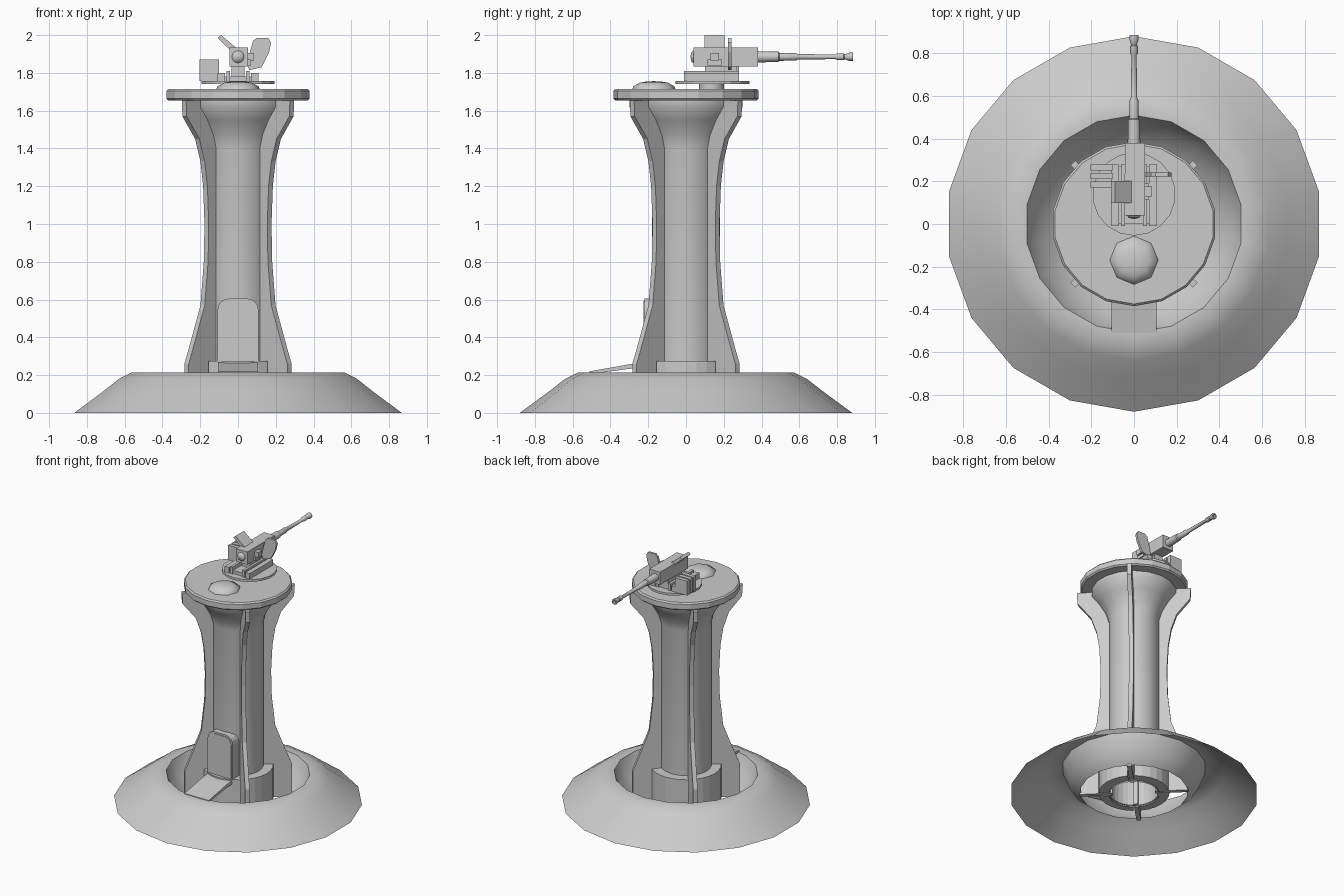
import bpy, bmesh
from math import sin, cos, pi, radians
from mathutils import Matrix, Vector

if "Cube" in bpy.data.objects:
    bpy.data.objects.remove(bpy.data.objects["Cube"])


def finish(name, bm, smooth=None, mat=None):
    if mat is not None:
        bm.transform(mat)
    bmesh.ops.remove_doubles(bm, verts=bm.verts, dist=1e-5)
    me = bpy.data.meshes.new(name)
    bm.to_mesh(me)
    bm.free()
    ob = bpy.data.objects.new(name, me)
    bpy.context.collection.objects.link(ob)
    if smooth:
        bpy.ops.object.select_all(action='DESELECT')
        ob.select_set(True)
        bpy.context.view_layer.objects.active = ob
        bpy.ops.object.shade_smooth_by_angle(angle=radians(smooth))
    return ob


def lathe(name, prof, n=18, loc=(0, 0, 0), smooth=None, rot=None):
    """Revolve (radius, z) points about z; corners fall on the y axis."""
    bm = bmesh.new()
    rings = []
    for r, z in prof:
        rings.append([bm.verts.new((r * cos(-pi / 2 + 2 * pi * i / n),
                                    r * sin(-pi / 2 + 2 * pi * i / n), z))
                      for i in range(n)])
    for a, b in zip(rings, rings[1:]):
        for i in range(n):
            j = (i + 1) % n
            bm.faces.new((a[i], a[j], b[j], b[i]))
    m = Matrix.Translation(loc)
    if rot:
        m = m @ rot
    return finish(name, bm, smooth, m)


def prism(name, pts, depth, mat=None):
    """Extrude an outline in local xz, centred on local y = 0."""
    bm = bmesh.new()
    f = bm.faces.new([bm.verts.new((x, -depth / 2, z)) for x, z in pts])
    ext = bmesh.ops.extrude_face_region(bm, geom=[f])
    vs = [v for v in ext['geom'] if isinstance(v, bmesh.types.BMVert)]
    bmesh.ops.translate(bm, verts=vs, vec=(0, depth, 0))
    bmesh.ops.recalc_face_normals(bm, faces=bm.faces)
    return finish(name, bm, None, mat)


def box(name, x0, x1, y0, y1, z0, z1):
    return prism(name, [(x0, z0), (x1, z0), (x1, z1), (x0, z1)], y1 - y0,
                 Matrix.Translation((0, (y0 + y1) / 2, 0)))


# Earth mound with a sunken pit
lathe('mound', [(.88, 0), (.73, .11), (.64, .18), (.57, .215), (.51, .215),
                (.46, .09), (.38, .02)], smooth=60)

# Tower shaft and roof platform
lathe('shaft', [(.18, 0), (.18, 1.40), (.20, 1.47), (.245, 1.55),
                (.30, 1.62), (.30, 1.66)], smooth=40)
lathe('platform', [(0, 1.655), (.375, 1.655), (.385, 1.665), (.385, 1.705),
                   (.375, 1.715), (0, 1.715)])

# Four diagonal buttress fins and four curved collars
fin = [(.15, .01), (.385, .01), (.385, .26), (.33, .40), (.265, .57),
       (.24, .80), (.235, 1.0), (.245, 1.2), (.265, 1.33), (.305, 1.45),
       (.40, 1.57), (.405, 1.655), (.15, 1.655)]
for k in range(4):
    prism('fin_%d' % k, fin, .032, Matrix.Rotation(pi / 4 + k * pi / 2, 4, 'Z'))
    angs = [radians(-39 + 13 * i) for i in range(7)]
    arc = [(.25 * cos(a), .25 * sin(a)) for a in angs]
    arc += [(.17 * cos(a), .17 * sin(a)) for a in reversed(angs)]
    lay = Matrix.Rotation(pi / 2, 4, 'X')
    prism('collar_%d' % k, arc, .265,
          Matrix.Rotation(k * pi / 2, 4, 'Z') @ Matrix.Translation((0, 0, .1425)) @ lay)


# Arched door: raised frame and inset panel
def arch(w, top, r):
    pts = [(-w, .2), (w, .2)]
    for i in range(5):
        a = i * pi / 8
        pts.append((w - r + r * cos(a), top - r + r * sin(a)))
    for i in range(5):
        a = pi / 2 + i * pi / 8
        pts.append((-w + r + r * cos(a), top - r + r * sin(a)))
    return pts


prism('door_frame', arch(.108, .605, .06), .10, Matrix.Translation((0, -.17, 0)))
prism('door', arch(.097, .592, .055), .10, Matrix.Translation((0, -.174, 0)))

# Entry ramp
prism('ramp', [(-.51, .205), (-.51, .22), (-.285, .26), (-.20, .27),
               (-.20, .24), (-.285, .235)], .21, Matrix.Rotation(pi / 2, 4, 'Z'))

# Roof hatch
lathe('hatch', [(.115, 1.71), (.11, 1.728), (.075, 1.748), (.035, 1.755), (0, 1.756)],
      n=8, loc=(0, -.17, 0), smooth=50)

# Gun turntable
lathe('turntable_post', [(.065, 1.71), (.065, 1.745)], loc=(0, .135, 0), smooth=40)
lathe('turntable', [(0, 1.74), (.195, 1.74), (.195, 1.757), (0, 1.757)],
      loc=(0, .14, 0))

# Carriage: rails, bed and cradle
for s in (-1, 1):
    a, b = sorted((s * .07, s * .108))
    box('rail', a, b, -.01, .28, 1.757, 1.80)
    a, b = sorted((s * .042, s * .062))
    box('inner_rail', a, b, -.01, .28, 1.757, 1.81)
box('bed', -.07, .07, 0, .27, 1.757, 1.782)
box('cradle', -.035, .035, .10, .27, 1.78, 1.84)

# Gun body
box('receiver', -.045, .052, .04, .235, 1.835, 1.935)
box('receiver_front', -.042, .052, .235, .38, 1.835, 1.935)
box('side_block', .05, .085, .13, .175, 1.865, 1.905)
box('side_lug', .05, .07, .115, .19, 1.84, 1.87)
toward_y = Matrix.Rotation(-pi / 2, 4, 'X')
lathe('rear_cap', [(0, -.012), (.025, -.006), (.038, .012), (.038, .03)], n=12,
      loc=(0, .035, 1.885), smooth=50, rot=toward_y)
lathe('barrel', [(.03, .37), (.027, .49), (.021, .495), (.020, .58), (.015, .59),
                 (.012, .79), (.018, .80), (.018, .835), (.013, .84), (.022, .865),
                 (.022, .885), (.011, .885), (.011, .86), (0, .86)],
      n=12, loc=(0, 0, 1.885), smooth=40, rot=toward_y)

# Side shield
prism('shield', [(.05, 1.84), (.06, 1.90), (.08, 1.97), (.10, 1.985), (.16, 1.985),
                 (.175, 1.96), (.165, 1.91), (.125, 1.83), (.06, 1.815)], .018,
      Matrix.Translation((0, .232, 0)))

# Tilted sight plate
prism('sight_plate', [(-.108, 1.985), (-.09, 2.0), (.0, 1.925), (-.02, 1.90)], .105,
      Matrix.Translation((0, .15, 0)))

# Ammunition canisters
for i in range(3):
    y = .17 + .04 * i
    box('canister_%d' % i, -.205, -.10, y, y + .03, 1.757, 1.87)
